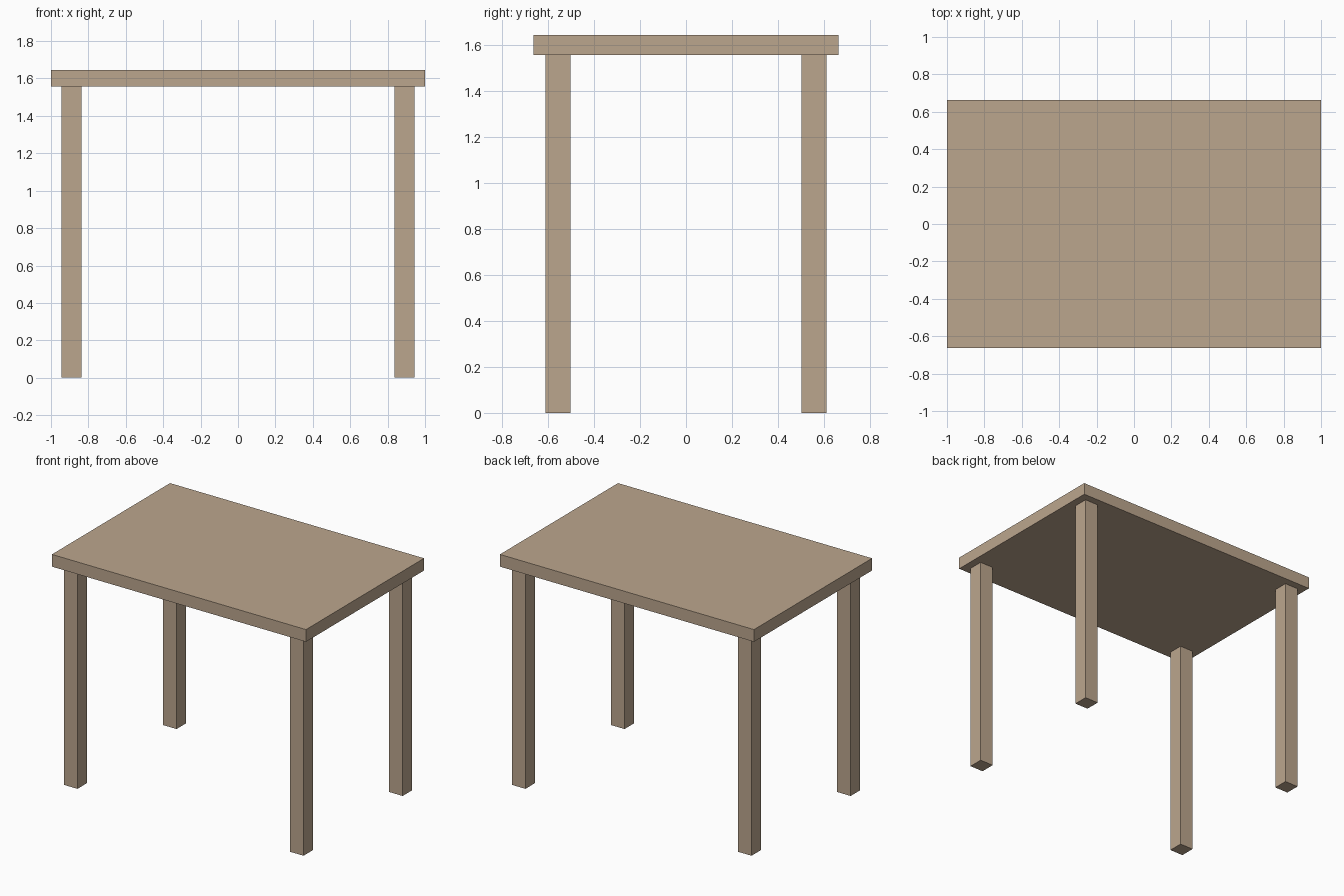
import bpy

if "Cube" in bpy.data.objects:
    bpy.data.objects.remove(bpy.data.objects["Cube"])

wood = bpy.data.materials.new("tan_wood")
wood.diffuse_color = (0.5, 0.38, 0.27, 1)
wood.use_nodes = True
wood.node_tree.nodes["Principled BSDF"].inputs["Base Color"].default_value = wood.diffuse_color


def box(name, center, size):
    bpy.ops.mesh.primitive_cube_add(size=1, location=center)
    ob = bpy.context.object
    ob.name = name
    ob.scale = size
    bpy.ops.object.transform_apply(location=False, rotation=False, scale=True)
    ob.data.materials.append(wood)
    return ob


TOP, UNDERSIDE = 1.645, 1.558
LEG = 0.107

# Table top
box("table_top", (0, 0, (TOP + UNDERSIDE) / 2), (2, 1.328, TOP - UNDERSIDE))

# Four square legs, inset from the corners
for side, x in (("left", -0.89), ("right", 0.89)):
    for end, y in (("front", -0.557), ("back", 0.557)):
        box(f"{end}_{side}_leg", (x, y, UNDERSIDE / 2), (LEG, LEG, UNDERSIDE))
